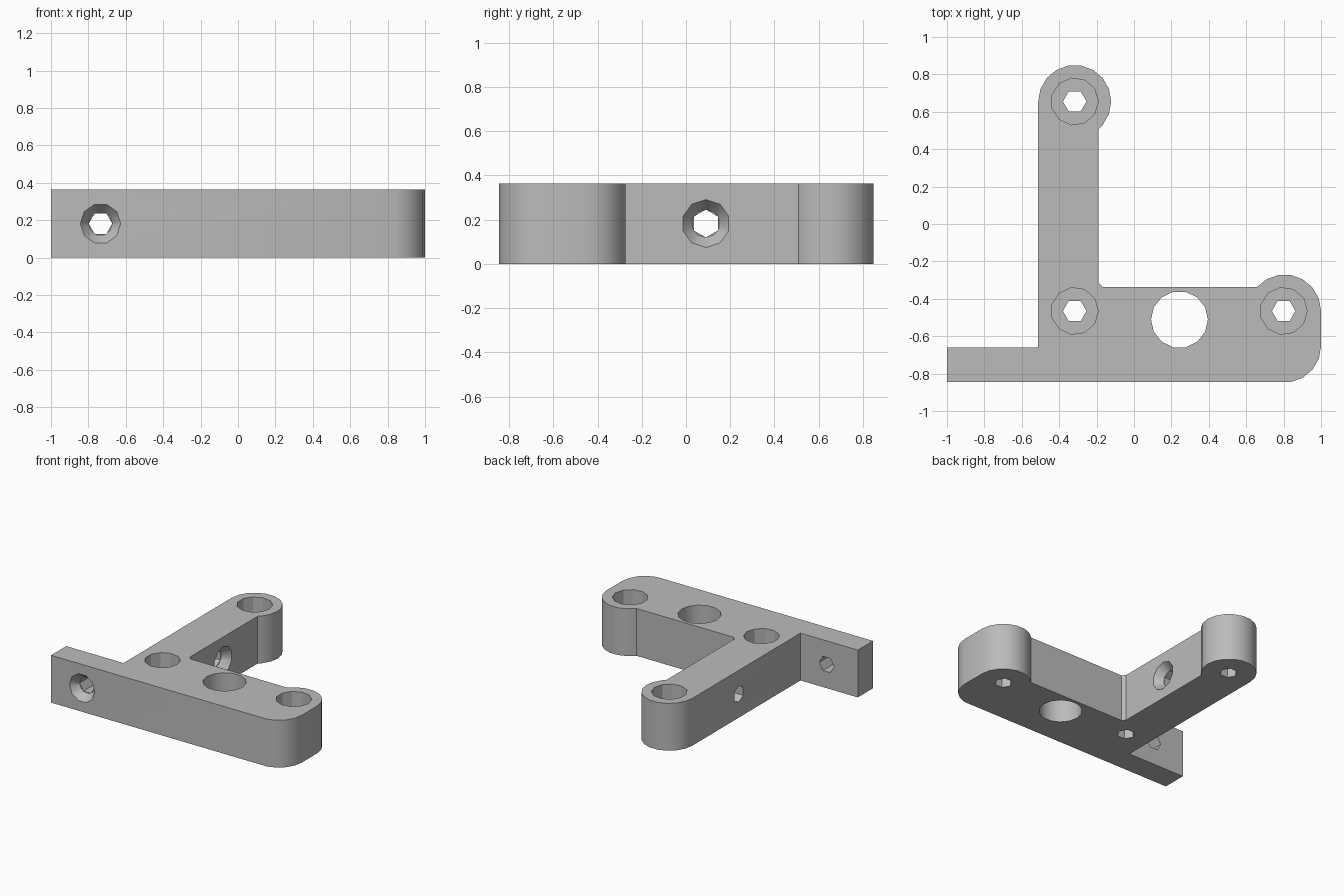
import bpy, bmesh
from math import cos, sin, radians, pi
from mathutils import Matrix, Vector

cube = bpy.data.objects.get("Cube")
if cube:
    bpy.data.objects.remove(cube, do_unlink=True)

HEIGHT = 0.364
BOSS = 0.195            # radius of the rounded ends
COL_X, ROW_Y = -0.317, -0.465
RIGHT_X, TOP_Y = 0.805, 0.655

grey = bpy.data.materials.new("plain grey")
grey.use_nodes = True
grey.diffuse_color = (0.5, 0.5, 0.5, 1)
grey.node_tree.nodes["Principled BSDF"].inputs["Base Color"].default_value = (0.5, 0.5, 0.5, 1)


def add_object(name, bm):
    bmesh.ops.recalc_face_normals(bm, faces=bm.faces)
    mesh = bpy.data.meshes.new(name)
    bm.to_mesh(mesh)
    bm.free()
    mesh.materials.append(grey)
    obj = bpy.data.objects.new(name, mesh)
    bpy.context.collection.objects.link(obj)
    return obj


def arc(cx, cy, start, end):
    """Points every 20 degrees between two angles, ends included."""
    step = 20 if end > start else -20
    angles = [a for a in range(-180, 361, 20) if min(start, end) + 1 < a < max(start, end) - 1]
    angles = [start] + (angles if step > 0 else angles[::-1]) + [end]
    return [(cx + BOSS * cos(radians(a)), cy + BOSS * sin(radians(a))) for a in angles]


# Bracket outline, counter-clockwise, extruded to full height
outline = [(-1, -0.845)]
outline += arc(RIGHT_X, -0.653, -80, 0)
outline += arc(RIGHT_X, ROW_Y, 0, 139)
outline += [(-0.167, -0.337), (-0.19, -0.314)]
outline += arc(COL_X, TOP_Y, -49, 180)
outline += [(-0.512, -0.66), (-1, -0.66)]

bm = bmesh.new()
base = bm.faces.new([bm.verts.new((x, y, 0)) for x, y in outline])
top = bmesh.ops.extrude_face_region(bm, geom=[base])["geom"]
bmesh.ops.translate(bm, vec=(0, 0, HEIGHT),
                    verts=[v for v in top if isinstance(v, bmesh.types.BMVert)])
bracket = add_object("bracket", bm)
bpy.context.view_layer.objects.active = bracket
bracket.select_set(True)


def cut(centre, sides, r1, r2, length, turn=Matrix()):
    """Remove a tapered cylinder from the bracket."""
    tool = bmesh.new()
    bmesh.ops.create_cone(tool, cap_ends=True, segments=sides, radius1=r1, radius2=r2, depth=length,
                          matrix=Matrix.Translation(centre) @ turn @ Matrix.Rotation(-pi / 2, 4, 'Z'))
    cutter = add_object("cutter", tool)
    cutter.hide_render = True
    mod = bracket.modifiers.new("hole", 'BOOLEAN')
    mod.operation = 'DIFFERENCE'
    mod.solver = 'EXACT'
    mod.object = cutter
    bpy.ops.object.modifier_apply(modifier=mod.name)
    bpy.data.objects.remove(cutter, do_unlink=True)


# Counterbored screw holes from above
for x, y in ((COL_X, TOP_Y), (COL_X, ROW_Y), (0.8, ROW_Y)):
    cut((x, y, 0), 6, 0.063, 0.063, 1)
    cut((x, y, 0.12 + 0.25), 11, 0.126, 0.126, 0.5)

# Large plain hole
cut((0.243, -0.511, 0), 14, 0.152, 0.152, 1)

# Countersunk holes: one through the front arm, one through the column
into_back = Matrix.Rotation(-pi / 2, 4, 'X')
into_right = Matrix.Rotation(-pi / 2, 4, 'Y')
for mouth, inward, turn in ((Vector((-0.735, -0.845, 0.182)), Vector((0, 1, 0)), into_back),
                            (Vector((-0.19, 0.09, 0.182)), Vector((-1, 0, 0)), into_right)):
    cut(mouth + inward * 0.15, 6, 0.063, 0.063, 0.5, turn)
    cut(mouth + inward * 0.02, 10, 0.123, 0.063, 0.08, turn)

bpy.ops.object.shade_smooth_by_angle(angle=radians(30))
